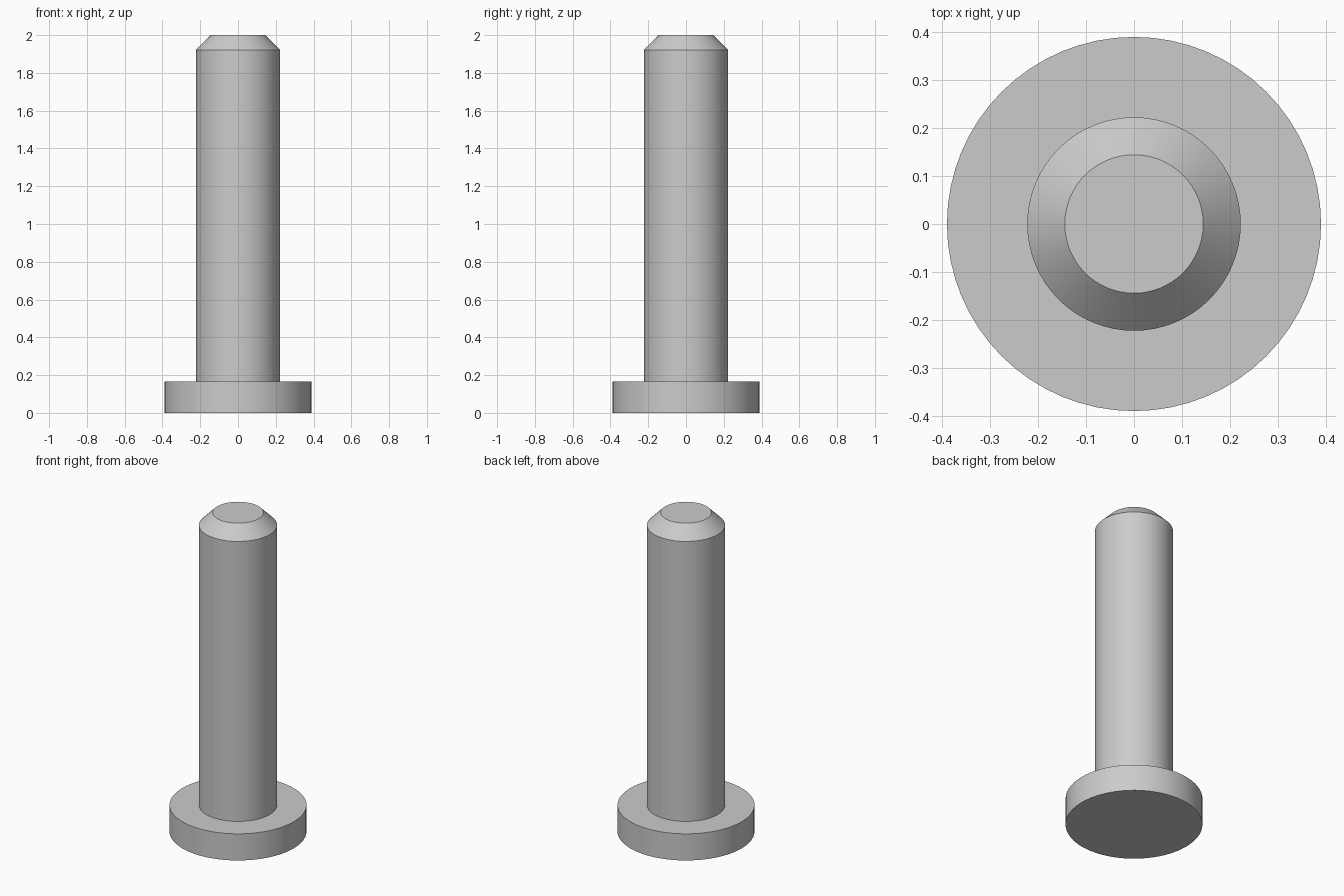
import bpy
import bmesh
from math import tau, radians

cube = bpy.data.objects.get("Cube")
if cube:
    bpy.data.objects.remove(cube, do_unlink=True)

# Plain grey metal
metal = bpy.data.materials.new("grey_metal")
metal.use_nodes = True
colour = (0.6, 0.6, 0.6, 1)
metal.diffuse_color = colour
metal.node_tree.nodes["Principled BSDF"].inputs["Base Color"].default_value = colour

HEAD_RADIUS, HEAD_HEIGHT = 0.389, 0.167
SHAFT_RADIUS, LENGTH, CHAMFER = 0.222, 2.0, 0.078

# Half section of the pin: flat head, straight shaft, chamfered tip
profile = [
    (0, 0),
    (HEAD_RADIUS, 0),
    (HEAD_RADIUS, HEAD_HEIGHT),
    (SHAFT_RADIUS, HEAD_HEIGHT),
    (SHAFT_RADIUS, LENGTH - CHAMFER),
    (SHAFT_RADIUS - CHAMFER, LENGTH),
    (0, LENGTH),
]

# Turn the section around the vertical axis
bm = bmesh.new()
verts = [bm.verts.new((r, 0, z)) for r, z in profile]
edges = [bm.edges.new(pair) for pair in zip(verts, verts[1:])]
bmesh.ops.spin(bm, geom=verts + edges, cent=(0, 0, 0), axis=(0, 0, 1),
               angle=tau, steps=64, use_merge=True)
bmesh.ops.remove_doubles(bm, verts=bm.verts, dist=0.0001)
bmesh.ops.recalc_face_normals(bm, faces=bm.faces)
mesh = bpy.data.meshes.new("headed_pin")
bm.to_mesh(mesh)
bm.free()
mesh.materials.append(metal)

pin = bpy.data.objects.new("headed_pin", mesh)
bpy.context.collection.objects.link(pin)

# Smooth round walls, crisp rims
bpy.ops.object.select_all(action='DESELECT')
pin.select_set(True)
bpy.context.view_layer.objects.active = pin
bpy.ops.object.shade_smooth_by_angle(angle=radians(30))
